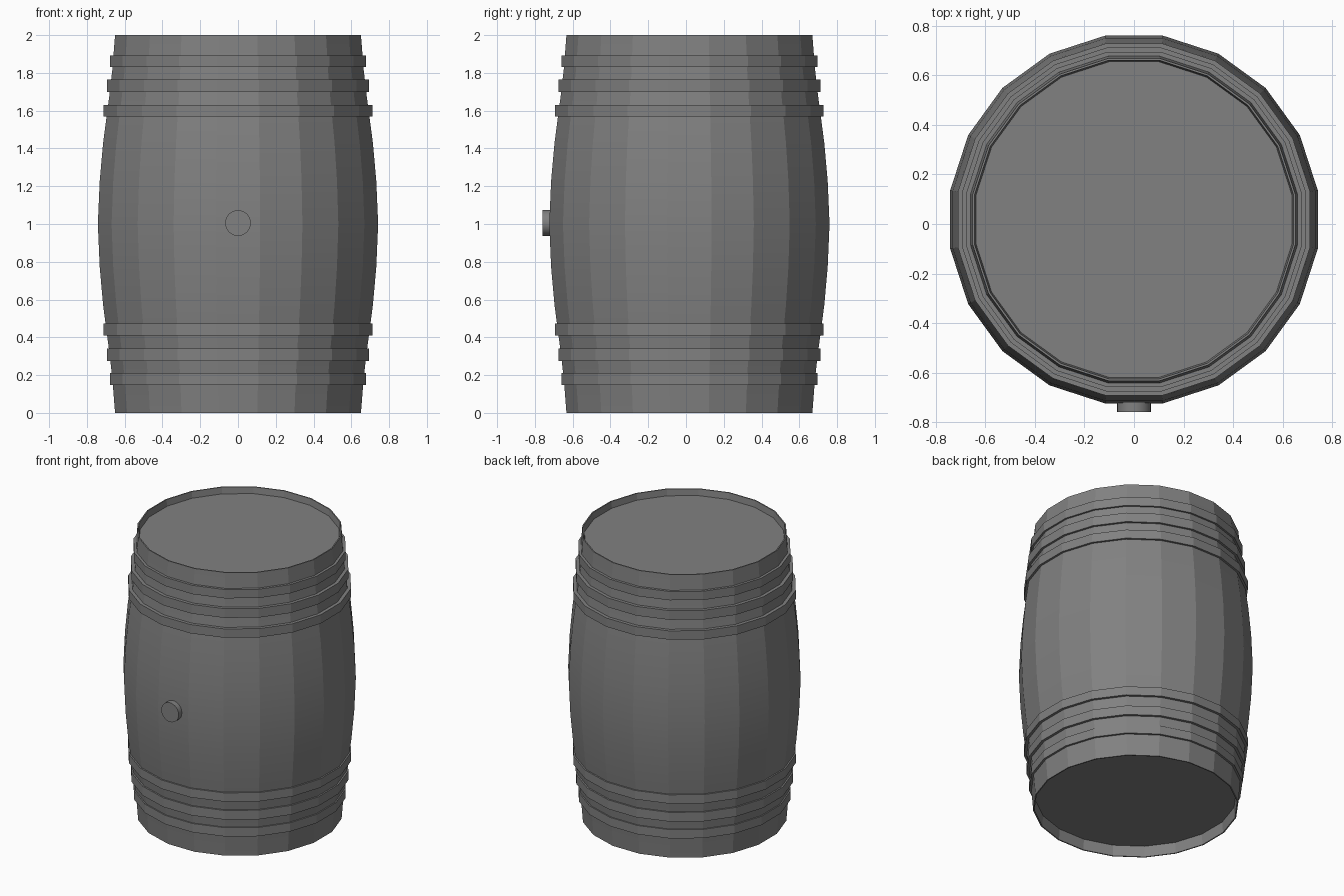
import bpy, bmesh, math

if "Cube" in bpy.data.objects:
    bpy.data.objects.remove(bpy.data.objects["Cube"])

SIDES = 20
CY = 0.018                                  # barrel axis offset, the bung protrudes forward
FLAT = 1 / math.cos(math.pi / SIDES)        # flat distance -> corner radius

grey = bpy.data.materials.new("dark_grey")
grey.diffuse_color = (0.22, 0.22, 0.22, 1)
grey.use_nodes = True
grey.node_tree.nodes["Principled BSDF"].inputs["Base Color"].default_value = grey.diffuse_color


def finish(obj, angle):
    """Dark grey, smooth along the staves, sharp between them."""
    obj.data.materials.append(grey)
    bpy.ops.object.select_all(action='DESELECT')
    obj.select_set(True)
    bpy.context.view_layer.objects.active = obj
    bpy.ops.object.shade_smooth_by_angle(angle=math.radians(angle))


def lathe(name, profile, closed=False):
    """Revolve (flat radius, z) points into a faceted 20-sided body."""
    bm = bmesh.new()
    rings = []
    for r, z in profile:
        ring = []
        for i in range(SIDES):
            a = 2 * math.pi * (i + 0.5) / SIDES
            ring.append(bm.verts.new((r * FLAT * math.cos(a), CY + r * FLAT * math.sin(a), z)))
        rings.append(ring)
    pairs = list(zip(rings, rings[1:]))
    if closed:
        pairs.append((rings[-1], rings[0]))
    else:
        bm.faces.new(rings[0])
        bm.faces.new(rings[-1])
    for lo, hi in pairs:
        for i in range(SIDES):
            j = (i + 1) % SIDES
            bm.faces.new((lo[i], lo[j], hi[j], hi[i]))
    bmesh.ops.recalc_face_normals(bm, faces=bm.faces)
    mesh = bpy.data.meshes.new(name)
    bm.to_mesh(mesh)
    bm.free()
    obj = bpy.data.objects.new(name, mesh)
    bpy.context.collection.objects.link(obj)
    finish(obj, 12)


# Bulging body with both heads recessed inside thin rims
half = [(0.651, 0), (0.665, 0.18), (0.681, 0.32), (0.697, 0.44), (0.714, 0.57), (0.732, 0.77)]
outer = half + [(0.742, 1.0)] + [(r, 2 - z) for r, z in reversed(half)]
lathe("barrel_body", [(0.637, 0.075), (0.643, 0)] + outer + [(0.643, 2), (0.637, 1.955)])

# Hoops, mirrored about the middle: outer radius, bottom z, top z
for n, (r, z0, z1) in enumerate([(0.677, 0.148, 0.21), (0.694, 0.275, 0.34), (0.711, 0.41, 0.472)], 1):
    for side, (a, b) in (("lower", (z0, z1)), ("upper", (2.04 - z1, 2.04 - z0))):
        lathe(f"{side}_hoop_{n}", [(r - 0.03, a), (r, a), (r, b), (r - 0.03, b)], closed=True)

# Round bung on the front
bpy.ops.mesh.primitive_cylinder_add(vertices=32, radius=0.068, depth=0.059,
                                    location=(0, -0.7295, 1.005),
                                    rotation=(math.pi / 2, 0, 0))
bung = bpy.context.object
bung.name = "bung"
finish(bung, 30)
